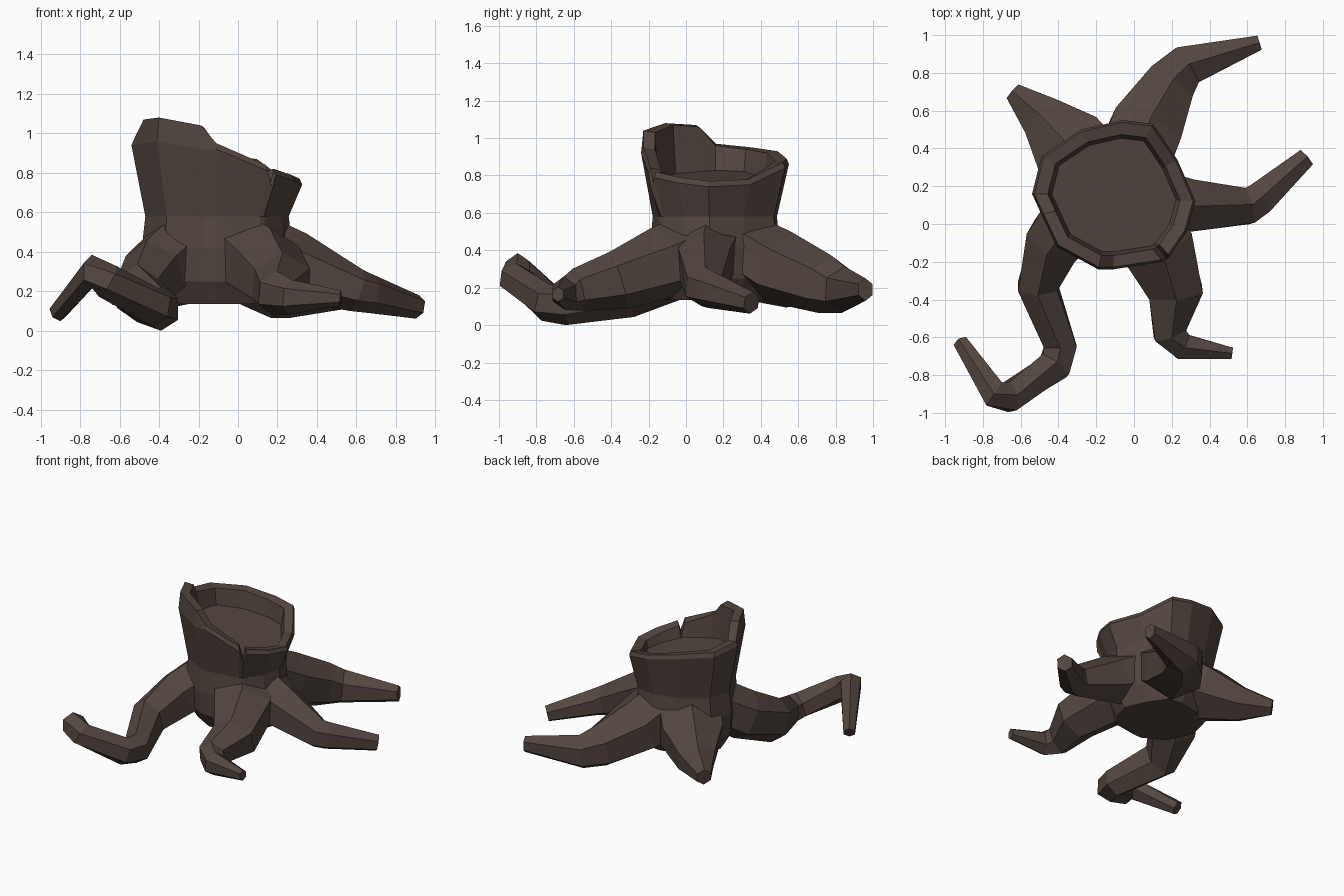
import bpy, bmesh, math
from mathutils import Vector

if "Cube" in bpy.data.objects:
    bpy.data.objects.remove(bpy.data.objects["Cube"])

bark = bpy.data.materials.new("dark brown bark")
bark.diffuse_color = (0.085, 0.06, 0.05, 1)
bark.use_nodes = True
bark.node_tree.nodes["Principled BSDF"].inputs["Base Color"].default_value = bark.diffuse_color


def finish(name, bm):
    bmesh.ops.recalc_face_normals(bm, faces=bm.faces)
    me = bpy.data.meshes.new(name)
    bm.to_mesh(me)
    bm.free()
    me.materials.append(bark)
    ob = bpy.data.objects.new(name, me)
    bpy.context.collection.objects.link(ob)
    return ob


def loft(name, rings):
    """Skin a list of equal-length closed rings and cap both ends."""
    bm = bmesh.new()
    vs = [[bm.verts.new(p) for p in r] for r in rings]
    n = len(vs[0])
    for a, b in zip(vs, vs[1:]):
        for i in range(n):
            j = (i + 1) % n
            bm.faces.new((a[i], a[j], b[j], b[i]))
    bm.faces.new(vs[0])
    bm.faces.new(vs[-1])
    return finish(name, bm)


def root(name, path):
    """Six-sided tapering root; path points are x, y, z, half width, half height."""
    pts = [Vector(p[:3]) for p in path]
    rings = []
    for k, p in enumerate(path):
        t = Vector()
        if k > 0:
            t += (pts[k] - pts[k - 1]).normalized()
        if k < len(path) - 1:
            t += (pts[k + 1] - pts[k]).normalized()
        t.normalize()
        side = t.cross(Vector((0, 0, 1))).normalized()
        up = side.cross(t)
        rings.append([pts[k] + side * p[3] * math.cos(a) + up * p[4] * math.sin(a)
                      for a in (math.radians(60 * i + 30) for i in range(6))])
    return loft(name, rings)


# Hollow trunk with a broken rim: tall splinter front left, notch front right
rim = [(-0.54, 0.16, 0.97), (-0.49, 0.05, 1.07), (-0.41, -0.12, 1.08),
       (-0.19, -0.24, 1.04), (-0.11, -0.24, 0.95), (0.15, -0.20, 0.84),
       (0.175, -0.185, 0.75), (0.19, -0.17, 0.82), (0.28, -0.04, 0.79),
       (0.325, 0.12, 0.77), (0.23, 0.34, 0.78), (0.10, 0.53, 0.87),
       (-0.06, 0.55, 0.89), (-0.28, 0.50, 0.93), (-0.49, 0.36, 0.95)]
cx, cy = -0.10, 0.15


def ring(scale, height):
    return [(cx + (x - cx) * scale, cy + (y - cy) * scale, height(x, y, z))
            for x, y, z in rim]


stump = loft("tree_stump", [
    ring(0.68, lambda x, y, z: 0.135),
    ring(0.85, lambda x, y, z: 0.25),
    ring(0.88, lambda x, y, z: 0.42),
    ring(0.84, lambda x, y, z: 0.58),
    ring(1.00, lambda x, y, z: z - (0.12 if z > 1 else 0.03)),
    ring(0.97, lambda x, y, z: z),
    ring(0.81, lambda x, y, z: z - 0.01),
    ring(0.76, lambda x, y, z: 0.75 - 0.18 * (cx + (x - cx) * 0.76)),
])

# Roots spreading around the trunk
roots = [
    root("back_left_root", [(-0.20, 0.26, 0.44, 0.24, 0.18), (-0.32, 0.39, 0.31, 0.24, 0.20),
                            (-0.48, 0.56, 0.22, 0.14, 0.13), (-0.64, 0.70, 0.19, 0.055, 0.06)]),
    root("back_right_root", [(-0.03, 0.26, 0.45, 0.22, 0.18), (0.06, 0.50, 0.31, 0.22, 0.20),
                             (0.19, 0.74, 0.22, 0.155, 0.16), (0.28, 0.84, 0.19, 0.125, 0.125),
                             (0.665, 0.96, 0.19, 0.045, 0.06)]),
    root("right_root", [(0.04, 0.13, 0.46, 0.20, 0.16), (0.27, 0.10, 0.33, 0.16, 0.18),
                        (0.60, 0.095, 0.205, 0.11, 0.11), (0.66, 0.13, 0.19, 0.10, 0.10),
                        (0.91, 0.35, 0.12, 0.058, 0.06)]),
    root("front_left_root", [(-0.26, 0.10, 0.45, 0.20, 0.17), (-0.42, -0.09, 0.30, 0.17, 0.18),
                             (-0.51, -0.33, 0.19, 0.12, 0.155), (-0.39, -0.65, 0.11, 0.10, 0.11),
                             (-0.42, -0.75, 0.12, 0.10, 0.10), (-0.66, -0.915, 0.25, 0.09, 0.09),
                             (-0.74, -0.90, 0.30, 0.085, 0.085), (-0.915, -0.63, 0.09, 0.045, 0.05)]),
    root("front_right_root", [(-0.01, 0.06, 0.45, 0.22, 0.17), (0.12, -0.11, 0.34, 0.22, 0.20),
                              (0.22, -0.36, 0.24, 0.165, 0.16), (0.19, -0.58, 0.19, 0.10, 0.115),
                              (0.26, -0.65, 0.17, 0.08, 0.09), (0.52, -0.685, 0.165, 0.035, 0.04)]),
]

# Merge the roots into the trunk as one solid
for r in roots:
    mod = stump.modifiers.new("merge_" + r.name, 'BOOLEAN')
    mod.operation = 'UNION'
    mod.solver = 'EXACT'
    mod.object = r
dg = bpy.context.evaluated_depsgraph_get()
dg.update()
merged = bpy.data.meshes.new_from_object(stump.evaluated_get(dg))
stump.modifiers.clear()
stump.data = merged
for r in roots:
    bpy.data.objects.remove(r)
merged.materials.clear()
merged.materials.append(bark)
for p in merged.polygons:
    p.material_index = 0

# Rest the stump on the ground
low = min(v.co.z for v in merged.vertices)
for v in merged.vertices:
    v.co.z -= low
